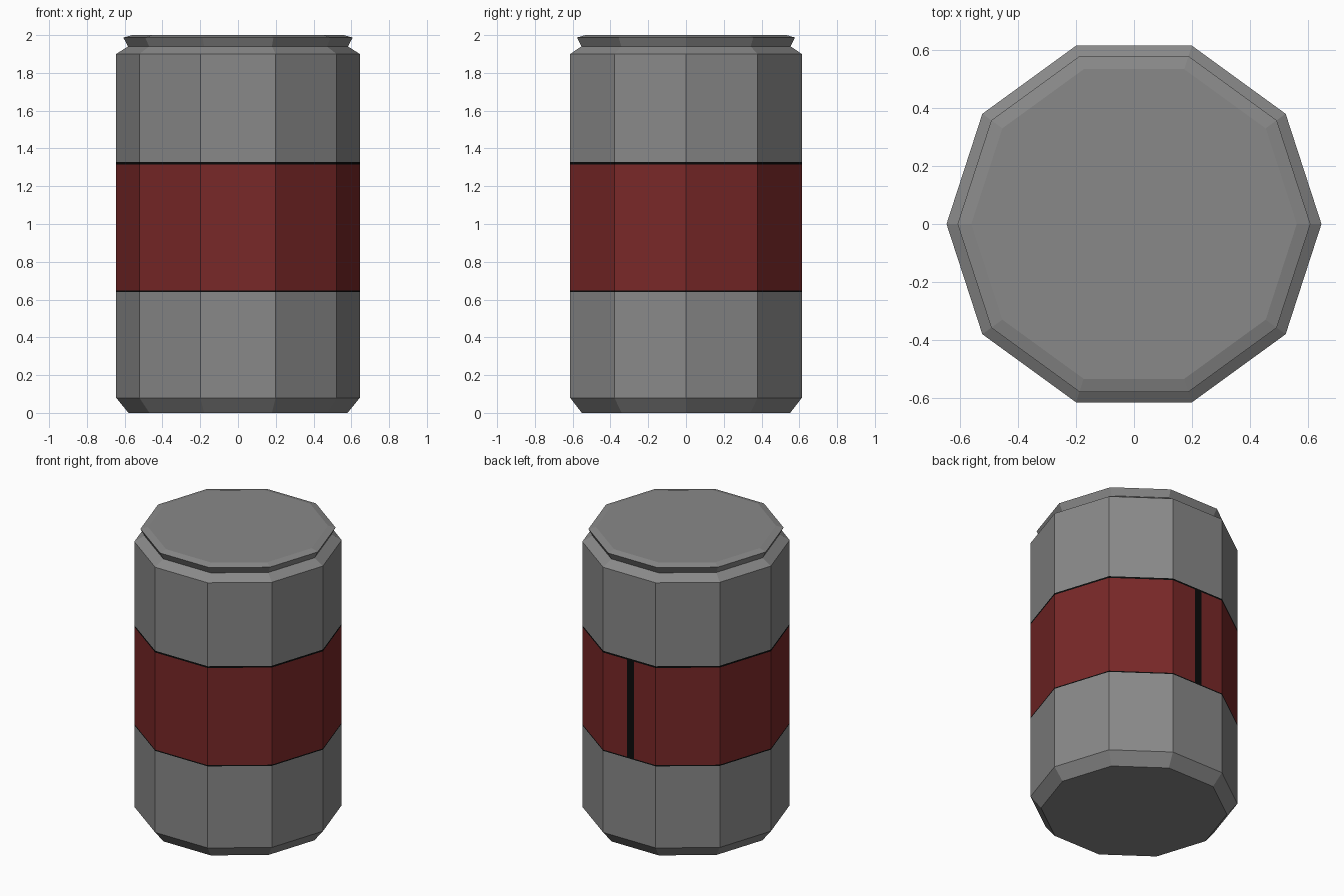
import bpy, bmesh, math

if "Cube" in bpy.data.objects:
    bpy.data.objects.remove(bpy.data.objects["Cube"])

SIDES = 10


def material(name, rgb):
    m = bpy.data.materials.new(name)
    m.diffuse_color = (*rgb, 1)
    m.use_nodes = True
    m.node_tree.nodes["Principled BSDF"].inputs["Base Color"].default_value = m.diffuse_color
    return m


METAL = material("grey metal", (0.25, 0.25, 0.25))
RED = material("dark red label", (0.19, 0.021, 0.021))
BLACK = material("black trim", (0.003, 0.003, 0.003))

# Can profile from bottom to top: (radius, height)
R = 0.645
profile = [(0.58, 0.0), (R, 0.08), (R, 0.64), (R, 0.648), (R, 1.315),
           (R, 1.327), (R, 1.90), (0.582, 1.94), (0.607, 1.987), (0.56, 2.0)]

bm = bmesh.new()
rings = []
for r, z in profile:
    angles = [2 * math.pi * i / SIDES for i in range(SIDES)]
    rings.append([bm.verts.new((r * math.cos(a), r * math.sin(a), z)) for a in angles])

# Walls and end caps
for low, high in zip(rings, rings[1:]):
    for i in range(SIDES):
        j = (i + 1) % SIDES
        bm.faces.new((low[i], low[j], high[j], high[i]))
bm.faces.new(rings[0][::-1])
bm.faces.new(rings[-1])
bm.normal_update()

# Cut the label seam into the middle of the back facet
SEAM = (-0.033, 0.018)
for x in SEAM:
    back = [f for f in bm.faces if f.normal.y > 0.99
            and 0.7 < f.calc_center_median().z < 1.3]
    geom = set(back)
    for f in back:
        geom.update(f.edges)
        geom.update(f.verts)
    bmesh.ops.bisect_plane(bm, geom=list(geom), plane_co=(x, 0, 0), plane_no=(1, 0, 0))

# Colour by height: red label, black borders and seam, bare metal elsewhere
bm.normal_update()
for f in bm.faces:
    c = f.calc_center_median()
    if abs(f.normal.z) < 0.1 and 0.64 < c.z < 1.327:
        label = 0.648 < c.z < 1.315
        seam = f.normal.y > 0.99 and SEAM[0] < c.x < SEAM[1]
        f.material_index = 1 if label and not seam else 2

mesh = bpy.data.meshes.new("can_body")
bm.to_mesh(mesh)
bm.free()
for m in (METAL, RED, BLACK):
    mesh.materials.append(m)
can = bpy.data.objects.new("can_body", mesh)
bpy.context.collection.objects.link(can)
